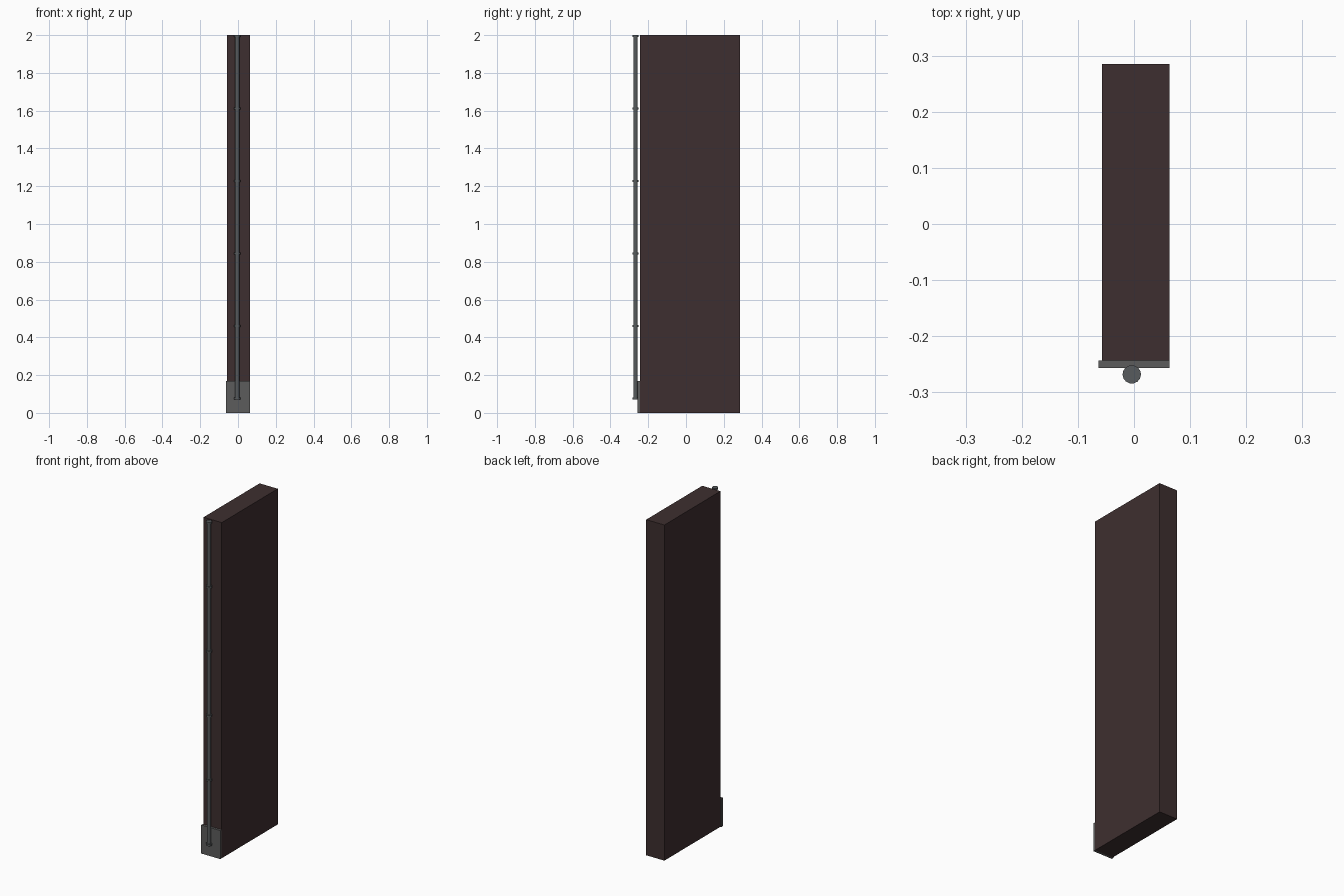
import bpy, bmesh, math
from mathutils import Matrix

if "Cube" in bpy.data.objects:
    bpy.data.objects.remove(bpy.data.objects["Cube"])


def material(name, rgb):
    m = bpy.data.materials.new(name)
    m.diffuse_color = (*rgb, 1)
    m.use_nodes = True
    m.node_tree.nodes["Principled BSDF"].inputs["Base Color"].default_value = m.diffuse_color
    return m


brown = material("dark_brown_wall", (0.048, 0.028, 0.029))
grey = material("grey_plinth", (0.108, 0.108, 0.108))
steel = material("grey_pipe", (0.095, 0.105, 0.11))


def finish(bm, name, mat):
    me = bpy.data.meshes.new(name)
    bm.to_mesh(me)
    bm.free()
    me.materials.append(mat)
    ob = bpy.data.objects.new(name, me)
    bpy.context.collection.objects.link(ob)
    return ob


def box(name, lo, hi, mat):
    bm = bmesh.new()
    size = [b - a for a, b in zip(lo, hi)]
    mid = [(a + b) / 2 for a, b in zip(lo, hi)]
    bmesh.ops.create_cube(bm, size=1, matrix=Matrix.Translation(mid) @ Matrix.Diagonal((*size, 1)))
    return finish(bm, name, mat)


def lathe(name, centre, profile, mat, sides=14):
    """Closed turned shape from (radius, z) pairs."""
    bm = bmesh.new()
    rings = [[bm.verts.new((centre[0] + r * math.cos(2 * math.pi * i / sides),
                            centre[1] + r * math.sin(2 * math.pi * i / sides), z))
              for i in range(sides)] for r, z in profile]
    for a, b in zip(rings, rings[1:]):
        for i in range(sides):
            j = (i + 1) % sides
            bm.faces.new((a[i], a[j], b[j], b[i]))
    bm.faces.new(rings[0][::-1])
    bm.faces.new(rings[-1])
    return finish(bm, name, mat)


# wall slab and the plinth plate on its narrow front end
box("wall_slab", (-0.057, -0.243, 0), (0.063, 0.285, 2), brown)
box("plinth_plate", (-0.063, -0.257, 0), (0.063, -0.243, 0.17), grey)

# drainpipe with evenly spaced collars, ending in a collar at both ends
z0, z1, collars = 0.07, 2.0, 6
thick, r_pipe, r_collar = 0.011, 0.011, 0.0165
profile = []
for k in range(collars):
    z = z0 + (z1 - z0 - thick) * k / (collars - 1)
    if k > 0:
        profile.append((r_pipe, z))
    profile += [(r_collar, z), (r_collar, z + thick)]
    if k < collars - 1:
        profile.append((r_pipe, z + thick))
lathe("drainpipe", (-0.004, -0.268), profile, steel)
